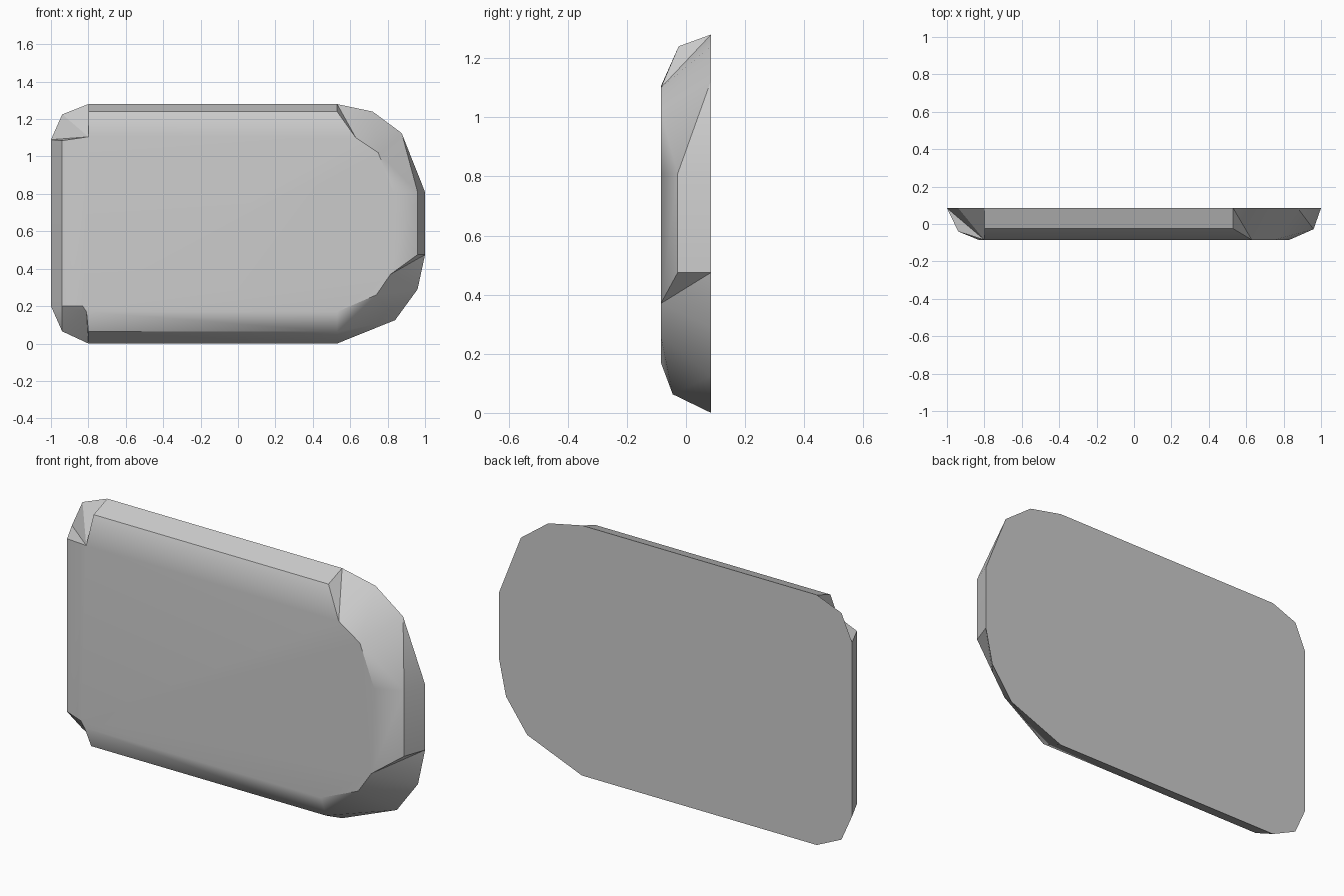
import bpy, bmesh, math

cube = bpy.data.objects.get("Cube")
if cube:
    bpy.data.objects.remove(cube, do_unlink=True)

BACK, FRONT = 0.085, -0.085

# Columns round the rim: back (x, z), front (x, z), middle (x, y, z) or None,
# and whether the corner beside a middle point is a ridge rather than a pocket
columns = [
    ((-1.0, 1.09), (-0.80, 1.105), (-0.94, -0.04, 1.085), False),
    ((-0.94, 1.225), (-0.80, 1.105), None, False),
    ((-0.80, 1.28), (-0.80, 1.105), (-0.80, -0.025, 1.24), False),
    ((0.53, 1.28), (0.63, 1.10), (0.53, -0.025, 1.24), False),
    ((0.72, 1.24), (0.63, 1.10), None, False),
    ((0.875, 1.125), (0.75, 1.02), None, False),
    ((1.0, 0.81), (0.83, 0.81), (0.96, -0.028, 0.81), True),
    ((1.0, 0.475), (0.815, 0.37), (0.96, -0.028, 0.475), False),
    ((0.96, 0.29), (0.815, 0.37), None, False),
    ((0.84, 0.125), (0.74, 0.26), None, False),
    ((0.53, 0.0), (0.53, 0.17), (0.53, -0.045, 0.063), True),
    ((-0.80, 0.0), (-0.81, 0.17), (-0.80, -0.045, 0.063), False),
    ((-0.94, 0.065), (-0.81, 0.17), None, False),
    ((-1.0, 0.20), (-0.83, 0.20), (-0.94, -0.04, 0.20), True),
]

bm = bmesh.new()
made = {}


def vert(co):
    if co not in made:
        made[co] = bm.verts.new(co)
    return made[co]


def face(*points):
    """Add a face, leaving out repeated corners."""
    unique = list(dict.fromkeys(points))
    if len(unique) > 2:
        bm.faces.new([vert(p) for p in unique])


rings = [((b[0], BACK, b[1]), m, (f[0], FRONT, f[1]), ridge)
         for b, f, m, ridge in columns]

# Bevelled rim
for i, a in enumerate(rings):
    b = rings[(i + 1) % len(rings)]
    if a[1] and b[1]:
        face(a[0], a[1], b[1], b[0])
        face(a[1], a[2], b[2], b[1])
        continue
    if b[1]:
        a, b = b, a
    back, mid, front, ridge = a
    if mid and ridge:
        face(back, mid, b[0])
        face(mid, front, b[2], b[0])
    else:
        if mid:
            face(back, mid, front)
        face(back, front, b[2], b[0])

# Flat front and back
face(*[r[2] for r in rings])
face(*[r[0] for r in rings])
bmesh.ops.recalc_face_normals(bm, faces=bm.faces[:])

mesh = bpy.data.meshes.new("slab")
bm.to_mesh(mesh)
bm.free()
slab = bpy.data.objects.new("bevelled_slab", mesh)
bpy.context.collection.objects.link(slab)

# Single grey colour
grey = bpy.data.materials.new("light_grey")
grey.use_nodes = True
colour = (0.6, 0.6, 0.6, 1.0)
grey.diffuse_color = colour
grey.node_tree.nodes["Principled BSDF"].inputs["Base Color"].default_value = colour
mesh.materials.append(grey)

# Soft shading from the flat front into its bevel, crisp rim edges
bpy.ops.object.select_all(action='DESELECT')
slab.select_set(True)
bpy.context.view_layer.objects.active = slab
bpy.ops.object.shade_smooth_by_angle(angle=math.radians(30))
weighted = slab.modifiers.new("weighted_normals", 'WEIGHTED_NORMAL')
weighted.keep_sharp = True
